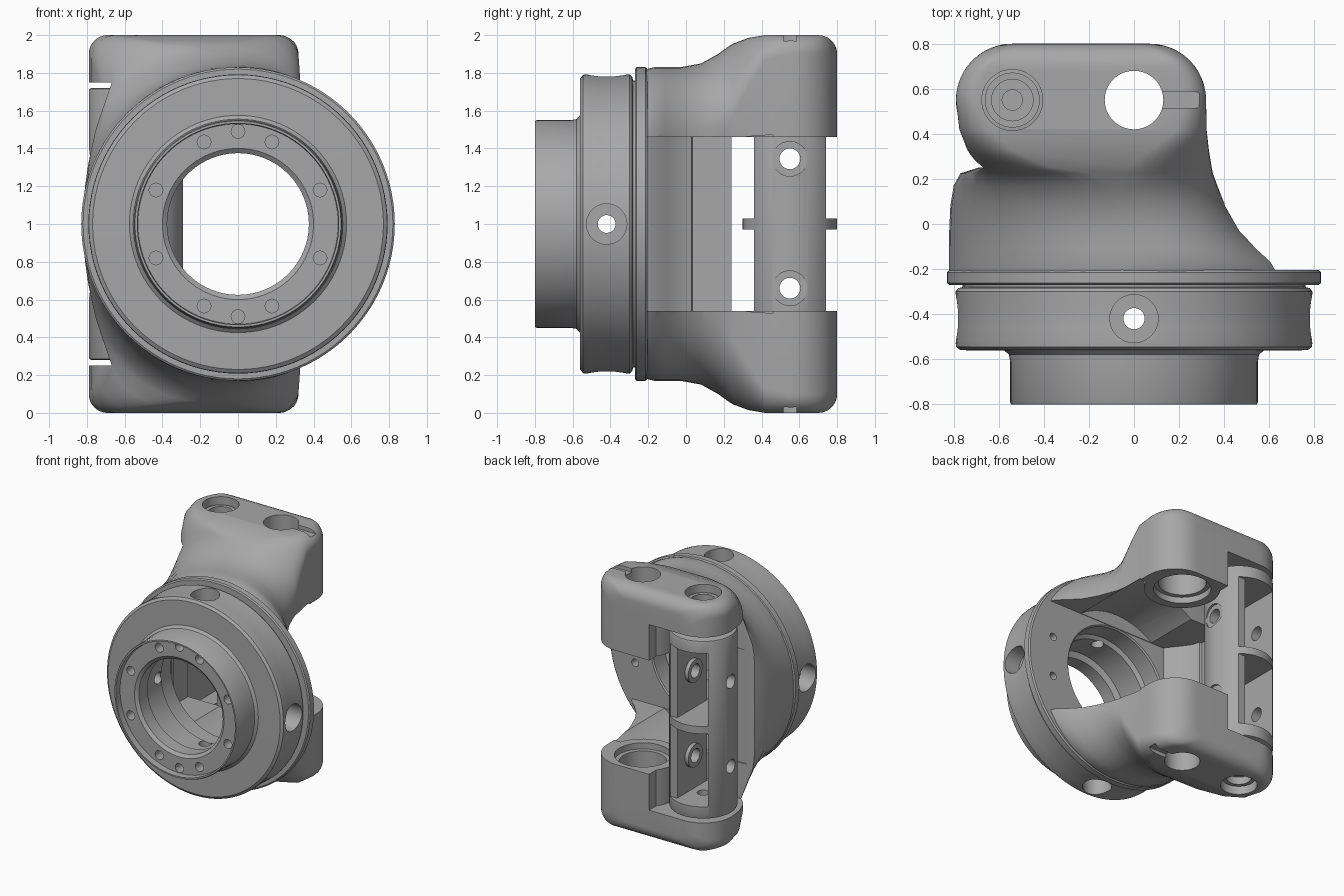
import bpy, bmesh
from math import sin, cos, pi, sqrt, radians
from mathutils import Vector

if "Cube" in bpy.data.objects:
    bpy.data.objects.remove(bpy.data.objects["Cube"])

metal = bpy.data.materials.new("grey_metal")
metal.use_nodes = True
GREY = (0.39, 0.39, 0.39, 1)
metal.diffuse_color = GREY
metal.node_tree.nodes["Principled BSDF"].inputs["Base Color"].default_value = GREY


def mesh_object(name, bm):
    bmesh.ops.recalc_face_normals(bm, faces=bm.faces)
    me = bpy.data.meshes.new(name)
    bm.to_mesh(me)
    bm.free()
    me.materials.append(metal)
    ob = bpy.data.objects.new(name, me)
    bpy.context.collection.objects.link(ob)
    return ob


def loft(name, rings, close=False):
    """Skin a row of point loops; close joins last to first, else both ends are capped."""
    bm = bmesh.new()
    loops = [[bm.verts.new(p) for p in ring] for ring in rings]
    n = len(loops[0])
    pairs = list(zip(loops, loops[1:])) + ([(loops[-1], loops[0])] if close else [])
    for a, b in pairs:
        for i in range(n):
            j = (i + 1) % n
            bm.faces.new((a[i], a[j], b[j], b[i]))
    if not close:
        bm.faces.new(loops[0])
        bm.faces.new(loops[-1])
    return mesh_object(name, bm)


def rod(name, r, start, end, seg=40):
    a, b = Vector(start), Vector(end)
    q = (b - a).to_track_quat('Z', 'Y')
    circle = [q @ Vector((r * cos(2 * pi * i / seg), r * sin(2 * pi * i / seg), 0))
              for i in range(seg)]
    return loft(name, [[a + p for p in circle], [b + p for p in circle]])


def prism(name, outline, z0, z1):
    return loft(name, [[(x, y, z) for x, y in outline] for z in (z0, z1)])


def box(name, x0, x1, y0, y1, z0, z1):
    return prism(name, [(x0, y0), (x1, y0), (x1, y1), (x0, y1)], z0, z1)


def carve(target, cutter):
    cutter.hide_render = True
    mod = target.modifiers.new("cut", 'BOOLEAN')
    mod.operation, mod.solver, mod.object = 'DIFFERENCE', 'EXACT', cutter
    bpy.context.view_layer.objects.active = target
    bpy.ops.object.modifier_apply(modifier=mod.name)
    bpy.data.objects.remove(cutter)


def drill(target, r, start, end):
    carve(target, rod("drill", r, start, end))


# Turned hub with recessed front face, ring and flange around the y axis
profile = [(.53, -.75), (.533, -.80), (.545, -.80), (.55, -.79), (.55, -.61), (.555, -.58),
           (.575, -.562), (.77, -.56), (.79, -.545), (.792, -.52), (.788, -.46), (.788, -.38),
           (.792, -.30), (.78, -.285), (.76, -.28), (.76, -.27), (.82, -.27), (.83, -.262),
           (.83, -.215), (.82, -.205), (.46, -.205), (.45, -.215), (.45, -.36), (.42, -.38),
           (.42, -.60), (.375, -.62), (.375, -.73), (.40, -.75)]
STEPS = 96
ring = loft("bearing_ring",
            [[(r * cos(2 * pi * i / STEPS), y, 1 + r * sin(2 * pi * i / STEPS)) for r, y in profile]
             for i in range(STEPS)], close=True)

# Front bolt holes, rear bolt holes and the four radial ports
for deg in (22.5, 67.5, 90, 112.5, 157.5):
    reach = .49 if deg == 90 else .47
    for s in (1, -1):
        x, z = reach * cos(radians(deg)), 1 + s * reach * sin(radians(deg))
        drill(ring, .036, (x, -.9, z), (x, -.66, z))
for s in (1, -1):
    drill(ring, .03, (.6, -.30, 1 + s * .165), (.6, -.1, 1 + s * .165))
for dx, dz in ((1, 0), (-1, 0), (0, 1), (0, -1)):
    def at(d):
        return (d * dx, -.42, 1 + d * dz)
    drill(ring, .107, at(.66), at(.9))
    drill(ring, .047, at(.3), at(.9))


# Fork body: rounded sections swept from the round flange to the clamp block
def section(y, xl, xr, h, rl, rr):
    pts = []
    corners = ((xr - rr, h - rr, rr, 0), (xl + rl, h - rl, rl, 90),
               (xl + rl, rl - h, rl, 180), (xr - rr, rr - h, rr, 270))
    for cx, cz, r, start in corners:
        for k in range(13):
            a = radians(start + k * 7.5)
            pts.append((cx + r * cos(a), y, 1 + cz + r * sin(a)))
    return pts


stations = [(-.21, -.82, .71, .82, .81, .68), (-.17, -.82, .66, .83, .81, .62),
            (-.11, -.82, .57, .83, .80, .54), (-.03, -.82, .48, .83, .77, .48),
            (.08, -.815, .41, .85, .74, .46), (.17, -.80, .37, .90, .68, .44),
            (.225, -.77, .35, .94, .58, .41), (.25, -.69, .345, .955, .32, .38),
            (.33, -.74, .332, .985, .2, .26), (.42, -.775, .322, 1, .13, .13)]
for k in range(13):
    a = radians(k * 7.5)
    y = .55 + .25 * sin(a)
    h = .9 + .1 * sqrt(max(0, 1 - max(0, (y - .7) / .1) ** 2))
    stations.append((y, -.54 - .25 * cos(a), .07 + .25 * cos(a), h, .1, .1))
fork = loft("fork_body", [section(*s) for s in stations])

# Open the space between the arms, leaving a curved wall on the right side
gap = [(-.42, -.3), (-.46, -.19), (-.53, -.10), (-.58, -.03), (-.60, .03), (-.62, .035),
       (-.62, .24), (-1, .24), (-1, 1), (1, 1), (1, -.3)]
carve(fork, prism("gap", gap, .54, 1.46))
PX, PY = -.54, .55

# Arched hollow under each arm and pin relief, both leaving a round clamp boss
arch = rod("arch", .57, (0, -.20, 1), (0, .46, 1), 72)
carve(arch, box("arch_middle", -1, 1, -1, 1, .55, 1.45))
relief = box("pin_relief", -1, -.23, .25, 1, .25, 1.75)
for cutter in (arch, relief):
    carve(cutter, rod("clamp_boss", .28, (0, PY, 0), (0, PY, 2), 64))
    carve(fork, cutter)

# Clamp holes with inner counterbores, key slots and pin holes in both arms
drill(fork, .13, (0, PY, -.1), (0, PY, 2.1))
drill(fork, .175, (0, PY, .16), (0, PY, 1.84))
drill(fork, .21, (0, PY, .49), (0, PY, 1.51))
drill(fork, .135, (PX, PY, -.1), (PX, PY, 2.1))
for z0, z1 in ((-.1, .03), (1.97, 2.1)):
    carve(fork, box("key_slot", .10, .29, .515, .585, z0, z1))

# Hollow cross pin: thin shell, thick bar, end discs, a middle rib and screw bosses
pin = rod("cross_pin", .25, (PX, PY, .28), (PX, PY, 1.72), 64)
bev = pin.modifiers.new("edge", 'BEVEL')
bev.width, bev.segments, bev.limit_method, bev.angle_limit = .015, 2, 'ANGLE', radians(50)
bpy.context.view_layer.objects.active = pin
bpy.ops.object.modifier_apply(modifier=bev.name)
for z0, z1, screw in ((.38, .97, .66), (1.03, 1.62, 1.345)):
    pocket = box("pocket", -.71, -.2, 0, 1, z0, z1)
    carve(pocket, box("bar", -.44, 0, .36, .74, 0, 2))
    carve(pocket, rod("screw_boss", .092, (-.47, PY, screw), (0, PY, screw)))
    carve(pin, pocket)
    drill(pin, .055, (-1, PY, screw), (0, PY, screw))
    drill(pin, .092, (-.31, PY, screw), (0, PY, screw))
for z0, z1 in ((.2, .5), (1.5, 1.8)):
    drill(pin, .045, (PX, PY, z0), (PX, PY, z1))

# Bushings that seat the pin in the arms
bushings = []
for name, s in (("upper_bushing", 1), ("lower_bushing", -1)):
    def up(d):
        return (PX, PY, 1 + s * d)
    bush = rod(name, .122, up(.71), up(.94))
    drill(bush, .092, up(.88), up(1.1))
    drill(bush, .045, up(.80), up(1.1))
    bushings.append(bush)

# Smooth shading with sharp machined edges
for ob in [ring, fork, pin] + bushings:
    bpy.ops.object.select_all(action='DESELECT')
    ob.select_set(True)
    bpy.context.view_layer.objects.active = ob
    bpy.ops.object.shade_smooth_by_angle(angle=radians(35))
